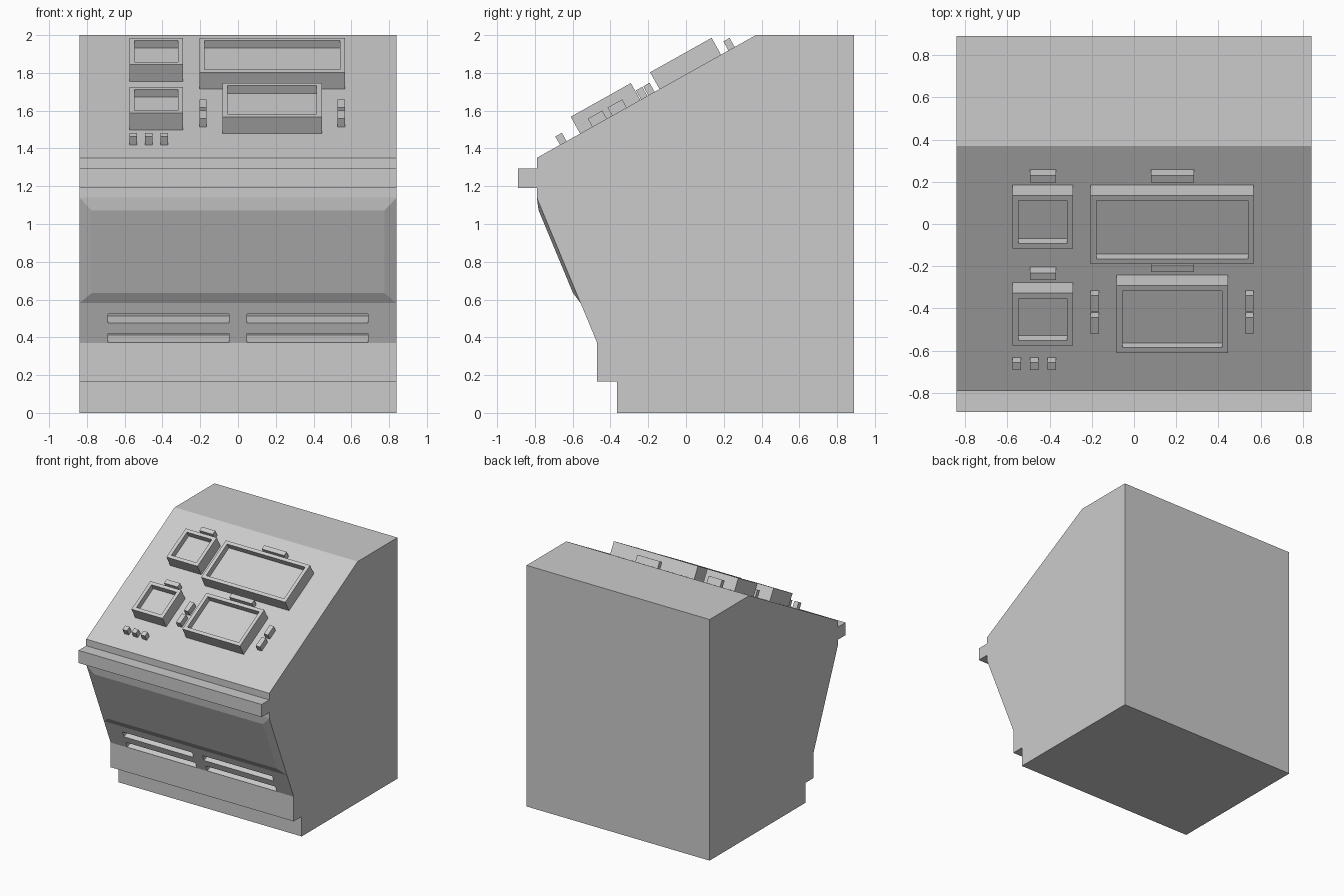
import bpy, bmesh
from mathutils import Matrix, Vector

if "Cube" in bpy.data.objects:
    bpy.data.objects.remove(bpy.data.objects["Cube"])

W = 0.84  # half width of the cabinet
grey = bpy.data.materials.new("plain grey")
grey.diffuse_color = (0.6, 0.6, 0.6, 1)
grey.use_nodes = True
grey.node_tree.nodes["Principled BSDF"].inputs["Base Color"].default_value = grey.diffuse_color


def finish(bm, name):
    bmesh.ops.recalc_face_normals(bm, faces=bm.faces)
    me = bpy.data.meshes.new(name)
    bm.to_mesh(me)
    bm.free()
    me.materials.append(grey)
    ob = bpy.data.objects.new(name, me)
    bpy.context.collection.objects.link(ob)
    return ob


def slope_frame(a, b):
    """Frame on a sloped face from (y, z) a up to b: x, along slope, outward."""
    o = Vector((0, *a))
    x = Vector((1, 0, 0))
    t = (Vector((0, *b)) - o).normalized()
    n = x.cross(t)
    return Matrix.Translation(o) @ Matrix((x, t, n)).transposed().to_4x4()


def block(name, frame, x, s, h, recess=None, taper=0):
    """Box in a frame; optional framed recess in its top, or tapered top."""
    bm = bmesh.new()
    bmesh.ops.create_cube(bm, size=1)
    for v in bm.verts:
        k = taper if v.co.z > 0 else 0
        v.co = [c + f * (d - c0) for c, f, d, c0 in (
            (x[0] + k, v.co.x + .5, x[1] - k, x[0] + k),
            (s[0] + k, v.co.y + .5, s[1] - k, s[0] + k),
            (h[0], v.co.z + .5, h[1], h[0]))]
    if recess:
        bm.normal_update()
        top = max(bm.faces, key=lambda f: f.calc_center_median().z)
        bmesh.ops.inset_individual(bm, faces=[top], thickness=recess[0])
        new = bmesh.ops.extrude_discrete_faces(bm, faces=[top])["faces"][0]
        bmesh.ops.translate(bm, verts=new.verts, vec=(0, 0, -recess[1]))
    bm.transform(frame)
    return finish(bm, name)


# Cabinet body: side profile (y, z) extruded across x
desk_a, desk_b = (-0.79, 1.35), (0.37, 2.0)
front_a, front_b = (-0.47, 0.37), (-0.79, 1.14)
profile = [(0.89, 0), (0.89, 2), desk_b, desk_a, (-0.79, 1.295), (-0.89, 1.295),
           (-0.89, 1.19), (-0.79, 1.19), front_b, front_a, (-0.47, 0.165),
           (-0.365, 0.165), (-0.365, 0)]
bm = bmesh.new()
face = bm.faces.new([bm.verts.new((-W, y, z)) for y, z in profile])
ext = bmesh.ops.extrude_face_region(bm, geom=[face])["geom"]
bmesh.ops.translate(bm, verts=[g for g in ext if isinstance(g, bmesh.types.BMVert)],
                    vec=(2 * W, 0, 0))
cabinet = finish(bm, "cabinet")

# Vent slots cut into the lower front
front = slope_frame(front_a, front_b)
cutters = []
for x in ((-0.687, -0.048), (0.048, 0.687)):
    for s in ((0.003, 0.055), (0.114, 0.166)):
        c = block("vent_cutter", front, x, s, (-0.1, 0.02))
        c.hide_render = True
        cutters.append(c)
        mod = cabinet.modifiers.new("vent", 'BOOLEAN')
        mod.operation, mod.solver, mod.object = 'DIFFERENCE', 'EXACT', c
bpy.context.view_layer.update()
cut = bpy.data.meshes.new_from_object(
    cabinet.evaluated_get(bpy.context.evaluated_depsgraph_get()))
cabinet.modifiers.clear()
cabinet.data = cut
for c in cutters:
    bpy.data.objects.remove(c)

# Shallow raised front panel
block("front_panel", front, (-W, W), (0.228, 0.833), (0, 0.017), taper=0.065)

# Screens with recessed faces on the sloped desk
desk = slope_frame(desk_a, desk_b)
for name, x, s in (("upper_left_screen", (-0.575, -0.29), (0.829, 1.118)),
                   ("upper_right_screen", (-0.205, 0.567), (0.745, 1.118)),
                   ("lower_left_screen", (-0.575, -0.29), (0.303, 0.587)),
                   ("lower_right_screen", (-0.083, 0.445), (0.263, 0.628))):
    block(name, desk, x, s, (0, 0.102), recess=(0.04, 0.047))

# Tabs above each screen
for x, s in (((-0.493, -0.37), 1.163), ((0.08, 0.285), 1.163),
             ((-0.493, -0.37), 0.633), ((0.08, 0.285), 0.677)):
    block("screen_tab", desk, x, (s, s + 0.038), (0, 0.055))

# Switches either side of the lower right screen
for x in (-0.205, 0.527):
    for s in (0.337, 0.4575):
        block("switch", desk, (x, x + 0.039), (s, s + 0.088), (0, 0.049))

# Row of three buttons
for i in range(3):
    x = -0.575 + i * 0.0825
    block("button", desk, (x, x + 0.04), (0.141, 0.181), (0, 0.051))
